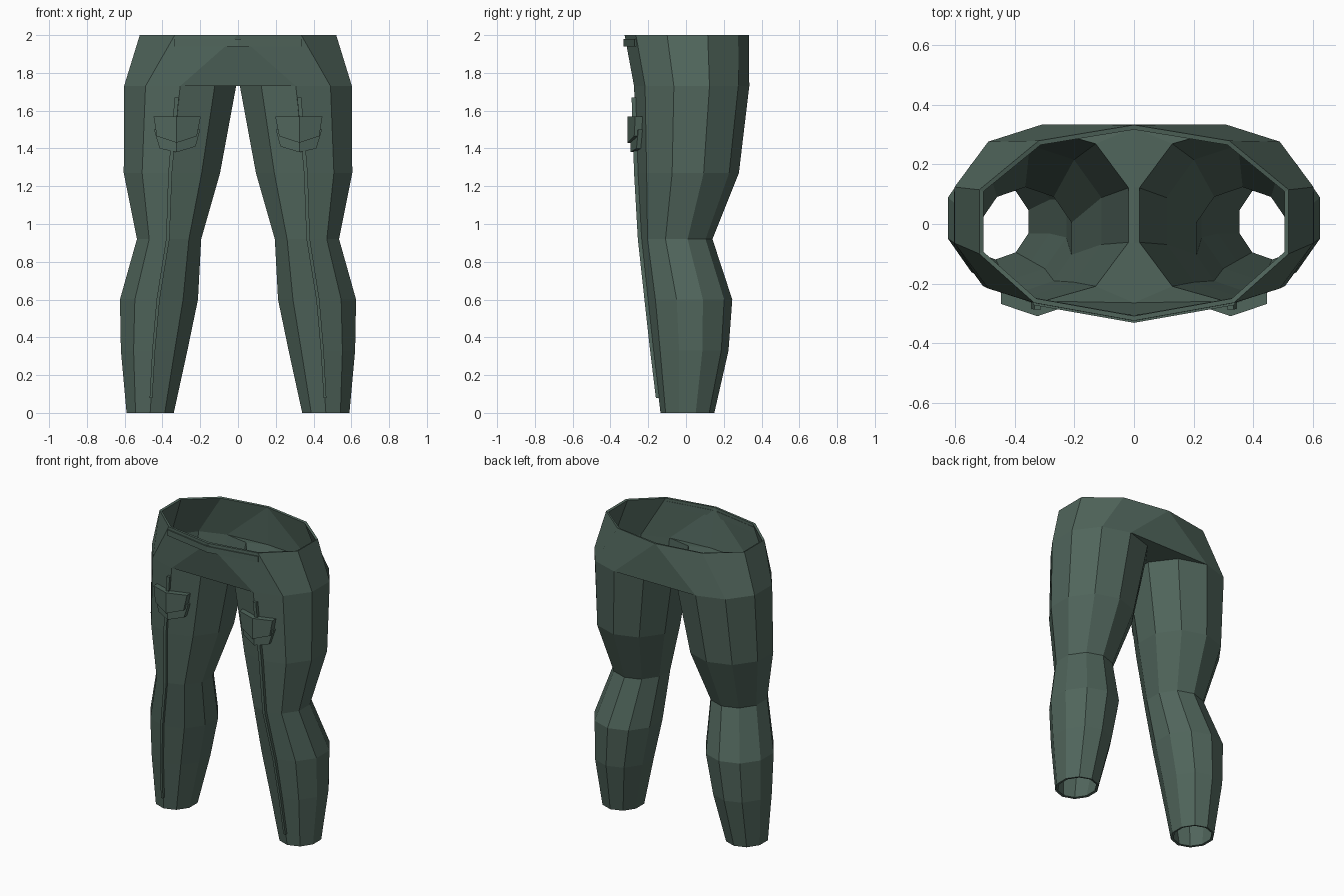
import bpy, bmesh, math

if "Cube" in bpy.data.objects:
    bpy.data.objects.remove(bpy.data.objects["Cube"])

mat = bpy.data.materials.new("dark_green_cloth")
mat.diffuse_color = (0.08, 0.13, 0.105, 1)
mat.use_nodes = True
mat.node_tree.nodes["Principled BSDF"].inputs["Base Color"].default_value = mat.diffuse_color

# leg sections: z, inner x, outer x, front y, back y
RINGS = [(0.0, .34, .59, -.135, .15), (.33, .268, .62, -.175, .225),
         (.6, .212, .625, -.205, .245), (.92, .195, .535, -.24, .14),
         (1.27, .095, .605, -.26, .28), (1.73, .01, .603, -.275, .335)]


def finish(bm, name, mirror=True):
    bmesh.ops.recalc_face_normals(bm, faces=bm.faces)
    me = bpy.data.meshes.new(name)
    bm.to_mesh(me)
    bm.free()
    ob = bpy.data.objects.new(name, me)
    bpy.context.collection.objects.link(ob)
    me.materials.append(mat)
    if mirror:
        m = ob.modifiers.new("mirror", 'MIRROR')
        m.merge_threshold = 0.0005
    return ob


def ridge(z):
    """Point on the front ridge of the leg at height z."""
    for a, b in zip(RINGS, RINGS[1:]):
        if a[0] <= z <= b[0]:
            t = (z - a[0]) / (b[0] - a[0])
            x0, x1, y = (a[i] + t * (b[i] - a[i]) for i in (1, 2, 3))
            return (x0 + x1) / 2, y


def slab(bm, front, back):
    """Closed solid between two matching outlines."""
    f = [bm.verts.new(p) for p in front]
    b = [bm.verts.new(p) for p in back]
    bm.faces.new(f)
    bm.faces.new(b[::-1])
    n = len(f)
    for i in range(n):
        bm.faces.new((f[i], b[i], b[(i + 1) % n], f[(i + 1) % n]))


# trousers: one ten-sided leg plus half the seat, mirrored
bm = bmesh.new()
rings = []
for z, x0, x1, y0, y1 in RINGS:
    rx = (x1 - x0) / 2 / math.cos(math.radians(18))
    ring = []
    for k in range(10):
        a = math.radians(-90 + 36 * k)
        ring.append(bm.verts.new(((x0 + x1) / 2 + rx * math.cos(a),
                                  (y0 + y1) / 2 + (y1 - y0) / 2 * math.sin(a), z)))
    rings.append(ring)
for lo, hi in zip(rings, rings[1:]):
    for k in range(10):
        j = (k + 1) % 10
        bm.faces.new((lo[k], lo[j], hi[j], hi[k]))

# seat wall up to the waist
top = rings[-1]
waist = [bm.verts.new((x, y, 2)) for x, y in
         [(0, -.325), (.335, -.265), (.52, -.1), (.52, .115), (.32, .28), (0, .333)]]
for k in range(5):
    bm.faces.new((top[k], top[k + 1], waist[k + 1], waist[k]))
zc = 1.73
mid = [bm.verts.new((0, top[k].co.y, zc)) for k in (0, 8, 7, 5)]
bm.faces.new((mid[0], top[0], waist[0]))
bm.faces.new((mid[3], waist[5], top[5]))

# crotch bridge between the legs
bm.faces.new((mid[0], top[9], top[0]))
bm.faces.new((mid[0], mid[1], top[8], top[9]))
bm.faces.new((mid[1], mid[2], top[7], top[8]))
bm.faces.new((mid[2], mid[3], top[6], top[7]))
bm.faces.new((mid[3], top[5], top[6]))
trousers = finish(bm, "trousers")
# make the normals point outward on the outer thigh
me = trousers.data
if sum(p.normal.x * (p.center.x - .4) for p in me.polygons if p.center.z < 1.2) < 0:
    me.flip_normals()
sol = trousers.modifiers.new("cloth_thickness", 'SOLIDIFY')
sol.thickness = 0.016
sol.offset = -1

# belt strip across the front of the waist
bm = bmesh.new()
for s in (-1, 1):
    def band(y):
        return [(0, y - .332, 1.94), (s * .34, y - .272, 1.94),
                (s * .34, y - .272, 1.98), (0, y - .332, 1.98)]
    slab(bm, band(0), band(.025))
finish(bm, "waist_strip", mirror=False)

# piping down the front ridge of each leg
bm = bmesh.new()
loops = []
for z in (1.67, 1.27, .92, .6, .33, .08):
    x, y = ridge(z)
    w = .007 + .004 * z / 1.67
    x += .012 * z / 1.67
    loops.append([bm.verts.new((x + dx * w, y + dy, z))
                  for dx, dy in ((-1, -.015), (1, -.015), (1, .012), (-1, .012))])
for a, b in zip(loops, loops[1:]):
    for k in range(4):
        j = (k + 1) % 4
        bm.faces.new((a[k], a[j], b[j], b[k]))
bm.faces.new(loops[0])
bm.faces.new(loops[-1])
finish(bm, "leg_piping")


# pockets: bent panels built as two halves about the leg ridge
def panel(name, left, right, y, depth):
    bm = bmesh.new()
    for half in (left, right):
        front = [(x, y + .34 * abs(x - .325), z) for x, z in half]
        slab(bm, front, [(px, py + depth, pz) for px, py, pz in front])
    finish(bm, name)


panel("pocket_pouch",
      [(.325, 1.38), (.325, 1.5), (.2, 1.5), (.225, 1.41)],
      [(.325, 1.38), (.325, 1.5), (.445, 1.5), (.415, 1.4)], -.293, .035)
panel("pocket_flap",
      [(.325, 1.43), (.325, 1.57), (.197, 1.57), (.218, 1.465)],
      [(.325, 1.43), (.325, 1.57), (.447, 1.57), (.43, 1.465)], -.31, .04)
